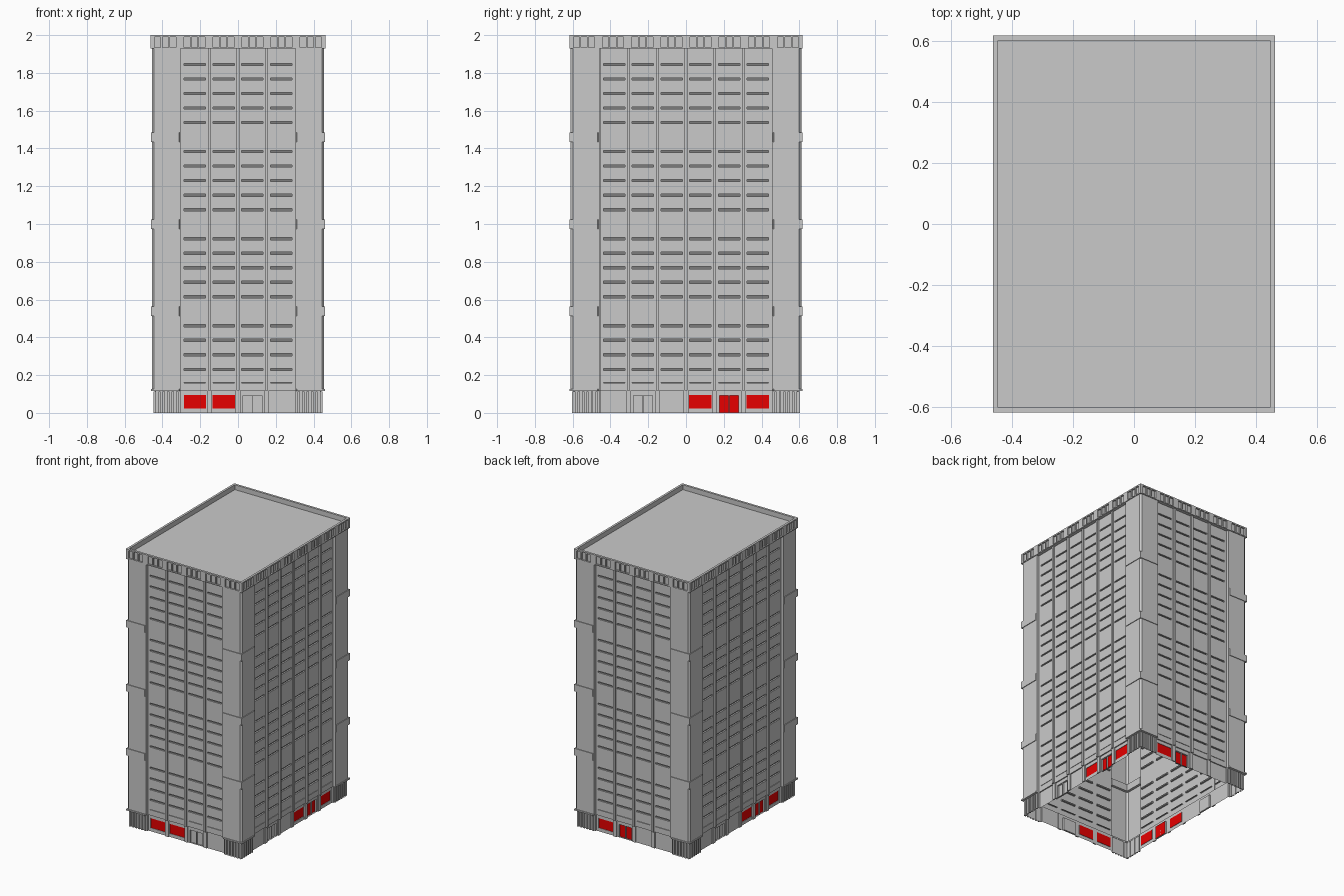
import bpy
import bmesh

cube = bpy.data.objects.get("Cube")
if cube:
    bpy.data.objects.remove(cube, do_unlink=True)


def material(name, rgb):
    m = bpy.data.materials.new(name)
    m.use_nodes = True
    m.diffuse_color = (*rgb, 1)
    m.node_tree.nodes["Principled BSDF"].inputs["Base Color"].default_value = (*rgb, 1)
    return m


CONCRETE, RED, SHADE = 0, 1, 2
MATERIALS = [material("concrete grey", (0.59, 0.59, 0.59)),
             material("shop red", (0.82, 0.0, 0.0)),
             material("slot dark grey", (0.2, 0.2, 0.2))]

PITCH = 0.152                       # bay width
ROW = 0.0768                        # storey height
BASE_TOP, CORNICE_Z, TOP = 0.118, 1.928, 2.0
HALF = {"x": 0.456, "y": 0.611}     # pier faces
RECESS = 0.018                      # bay wall behind the pier face
SETBACK = 0.008                     # ground floor behind the bay wall


class Part:
    """Collects faces in side coordinates: u along the wall, d outward, z up."""

    def __init__(self, name):
        self.name, self.bm, self.side = name, bmesh.new(), 0

    def place(self, u, d, z):
        x, y = u, -d
        for _ in range(self.side):
            x, y = -y, x
        return self.bm.verts.new((x, y, z))

    def face(self, points, mat=CONCRETE):
        f = self.bm.faces.new([self.place(*p) for p in points])
        f.material_index = mat

    def panel(self, u0, u1, z0, z1, d, hole=None, depth=0.008, mat=CONCRETE):
        """Flat wall piece, with an optional inset rectangle."""
        def rect(a, b, c, e, dd):
            return [(a, dd, c), (b, dd, c), (b, dd, e), (a, dd, e)]
        outer = rect(u0, u1, z0, z1, d)
        if not hole:
            self.face(outer)
            return
        rim, back = rect(*hole, d), rect(*hole, d - depth)
        for i in range(4):
            j = (i + 1) % 4
            self.face([outer[i], outer[j], rim[j], rim[i]])
            self.face([rim[i], rim[j], back[j], back[i]])
        self.face(back, mat)

    def box(self, u0, u1, d0, d1, z0, z1):
        self.prism([(u0, d1), (u1, d1), (u1, d0), (u0, d0)], z0, z1)

    def prism(self, outline, z0, z1, caps=True):
        n = len(outline)
        for i in range(n if caps else n - 1):
            a, b = outline[i], outline[(i + 1) % n]
            self.face([(*a, z0), (*b, z0), (*b, z1), (*a, z1)])
        if caps:
            self.face([(*p, z1) for p in outline])
            self.face([(*p, z0) for p in reversed(outline)])

    def finish(self):
        bmesh.ops.remove_doubles(self.bm, verts=self.bm.verts, dist=0.0001)
        mesh = bpy.data.meshes.new(self.name)
        self.bm.to_mesh(mesh)
        self.bm.free()
        for m in MATERIALS:
            mesh.materials.append(m)
        bpy.context.collection.objects.link(bpy.data.objects.new(self.name, mesh))


# Each side: name, bays, half length, half depth, ground floor from left to right
# r = red shop window, R = red door, d = grey door, . = plain
SIDES = [("front", 4, HALF["x"], HALF["y"], "rrd."),
         ("right", 6, HALF["y"], HALF["x"], ".d.rRr"),
         ("back", 4, HALF["x"], HALF["y"], "rR.."),
         ("left", 6, HALF["y"], HALF["x"], ".d.rRr")]


def build_bays(k, name, bays, depth, ground):
    wall, fins = Part(name + "_bay_wall"), Part(name + "_fins")
    wall.side = fins.side = k
    d = depth - RECESS
    g = d - SETBACK
    start = -bays * PITCH / 2
    for i in range(bays):
        u0, u1 = start + i * PITCH, start + (i + 1) * PITCH
        mid = (u0 + u1) / 2

        # ground floor, set back under a soffit
        kind = ground[i]
        colour = RED if kind in "rR" else CONCRETE
        if kind == "r":
            wall.panel(u0, u1, 0, BASE_TOP, g,
                       (mid - 0.059, mid + 0.059, 0.024, 0.094), 0.003, colour)
        elif kind in "Rd":
            wall.panel(u0, u1, 0, BASE_TOP, g,
                       (mid - 0.05, mid + 0.05, 0.001, 0.093), 0.012, colour)
            wall.box(mid - 0.002, mid + 0.002, g - 0.012, g - 0.001, 0, 0.092)
        else:
            wall.panel(u0, u1, 0, BASE_TOP, g)
        wall.face([(u0, g, BASE_TOP), (u1, g, BASE_TOP), (u1, d, BASE_TOP), (u0, d, BASE_TOP)])

        # storeys with narrow slots, solid at the band levels
        for r in range(23):
            zc = 0.154 + r * ROW
            z0 = BASE_TOP if r == 0 else zc - ROW / 2
            z1 = CORNICE_Z if r == 22 else zc + ROW / 2
            low, high = (0.004, 0.007) if r == 0 else (-0.0055, 0.0055)
            slot = None if r % 6 == 5 else (mid - 0.057, mid + 0.057, zc + low, zc + high)
            wall.panel(u0, u1, z0, z1, d, slot, 0.01, SHADE)

    # vertical fins between bays, on wider ground floor pillars
    for i in range(1, bays):
        u = start + i * PITCH
        fins.box(u - 0.008, u + 0.008, d - 0.001, d + 0.011, BASE_TOP, CORNICE_Z)
        fins.box(u - 0.013, u + 0.013, g - 0.001, d, 0, BASE_TOP)
    wall.finish()
    fins.finish()


def build_cornice():
    cornice = Part("cornice")
    out, lip, drop = 0.006, 0.016, 0.035
    for k, (_, bays, half, depth, _) in enumerate(SIDES):
        cornice.side = k
        L, D = half + out, depth + out
        width = 2 * L / (bays + 2)
        for g in range(bays + 2):
            mid = -L + (g + 0.5) * width
            edges = [mid - width / 2, mid - 0.02, mid + 0.02, mid + width / 2]
            for j in range(3):
                c = mid + (j - 1) * 0.04
                cornice.panel(edges[j], edges[j + 1], CORNICE_Z, TOP, D,
                              (c - 0.016, c + 0.016, CORNICE_Z + 0.007, TOP - 0.009), 0.011)

        # soffit, coping and inner parapet face
        def ring(inset_a, za, inset_b, zb):
            la, da, lb, db = L - inset_a, D - inset_a, L - inset_b, D - inset_b
            cornice.face([(-la, da, za), (la, da, za), (lb, db, zb), (-lb, db, zb)])
        ring(out + RECESS, CORNICE_Z, 0, CORNICE_Z)
        ring(0, TOP, lip, TOP)
        ring(lip, TOP, lip, TOP - drop)
    cornice.finish()

    # roof deck inside the parapet
    roof = Part("roof")
    a, b = HALF["x"] + out - lip, HALF["y"] + out - lip
    z = TOP - drop
    roof.face([(-a, b, z), (a, b, z), (a, -b, z), (-a, -b, z)])
    roof.finish()


def build_corners():
    piers, bands = Part("corner_piers"), Part("corner_bands")
    base, ribs = Part("corner_base"), Part("base_ribs")
    for k, (_, bays, half, depth, _) in enumerate(SIDES):
        for p in (piers, bands, base, ribs):
            p.side = k
        # the corner at the +u end of this side
        u = bays * PITCH / 2
        v = depth - 0.152
        inner, end = depth - RECESS, half - RECESS

        def outline(grow, cut, back):
            L, D = half + grow, depth + grow
            return [(u, inner - back), (u, D), (L - cut, D),
                    (L, D - cut), (L, v), (end - back, v)]

        piers.prism(outline(0, 0.012, 0), BASE_TOP, CORNICE_Z, caps=False)
        base.prism(outline(-0.016, 0.004, SETBACK), 0, BASE_TOP, caps=False)

        # wrapping bands and the thin ledge over the base
        for zc, h in ((0.121, 0.005), (0.538, 0.025), (0.999, 0.025), (1.46, 0.025)):
            L, D, e = half + 0.005, depth + 0.005, 0.005
            bands.prism([(u + 0.004, inner), (u + 0.004, D - e), (u + 0.004 + e, D),
                         (L, D), (L, v + 0.004 + e), (L - e, v + 0.004),
                         (end, v + 0.004), (end, inner)],
                        zc - h, zc + h)

        # upright ribs on both ends of the side
        for s in (-1, 1):
            for i in range(6):
                c = s * (u + 0.018 + i * 0.0235)
                ribs.box(c - 0.006, c + 0.006, depth - 0.018, depth - 0.008, 0, BASE_TOP - 0.006)
    for p in (piers, bands, base, ribs):
        p.finish()


for index, (side_name, bay_count, _, wall_depth, ground_floor) in enumerate(SIDES):
    build_bays(index, side_name, bay_count, wall_depth, ground_floor)
build_corners()
build_cornice()
